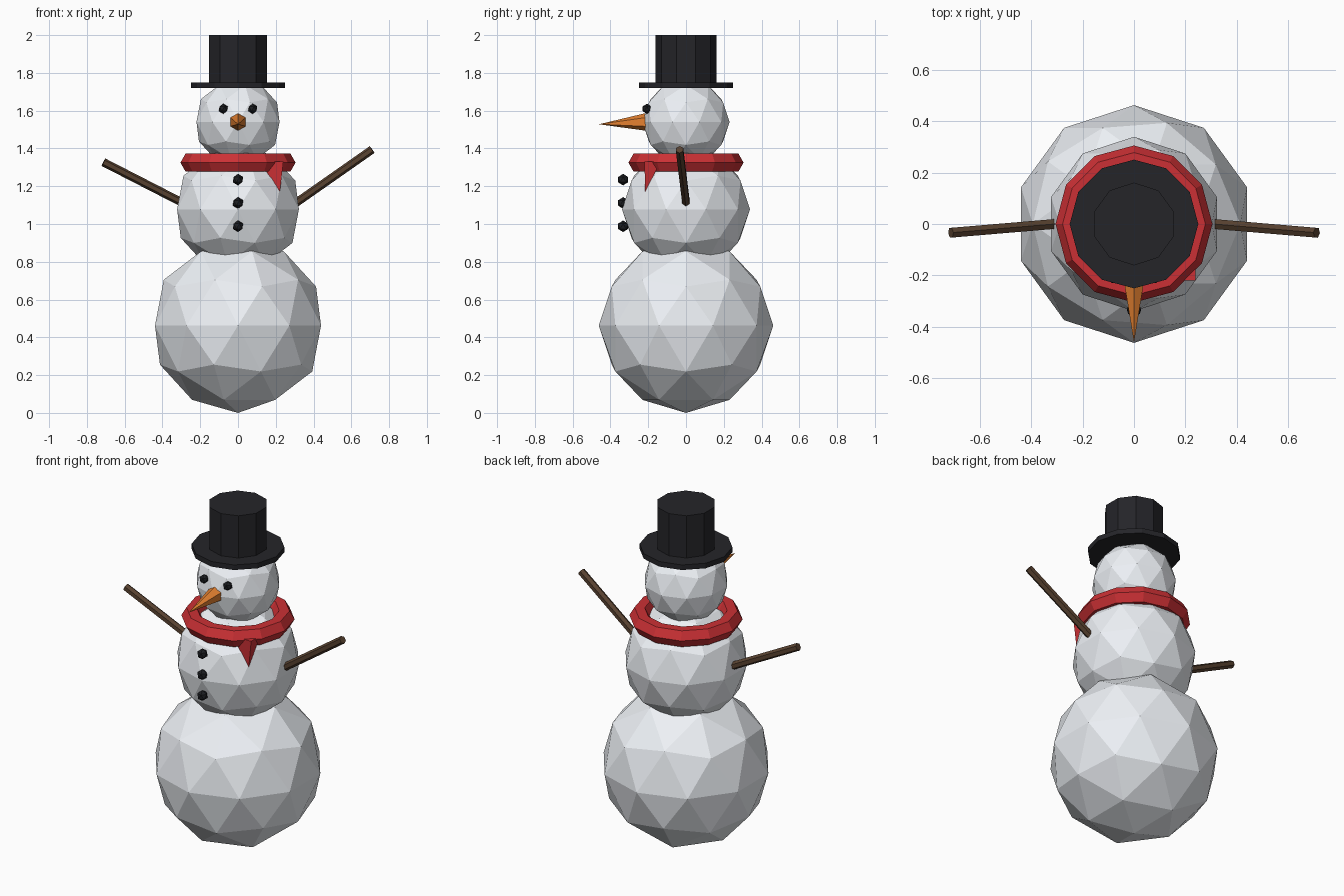
import bpy
from math import radians
from mathutils import Vector

if "Cube" in bpy.data.objects:
    bpy.data.objects.remove(bpy.data.objects["Cube"])


def material(name, rgb):
    m = bpy.data.materials.new(name)
    m.diffuse_color = (*rgb, 1)
    m.use_nodes = True
    m.node_tree.nodes["Principled BSDF"].inputs["Base Color"].default_value = m.diffuse_color
    return m


SNOW = material("snow", (0.85, 0.88, 0.92))
BLACK = material("black_felt", (0.018, 0.018, 0.022))
COAL = material("coal", (0.012, 0.013, 0.016))
RED = material("red_wool", (0.6, 0.03, 0.035))
ORANGE = material("carrot", (0.78, 0.22, 0.03))
WOOD = material("wood", (0.1, 0.055, 0.03))


def finish(name, mat):
    ob = bpy.context.object
    ob.name = name
    ob.data.materials.append(mat)
    return ob


def ball(name, mat, r, loc, sub=2):
    bpy.ops.mesh.primitive_ico_sphere_add(subdivisions=sub, radius=r, location=loc)
    return finish(name, mat)


def disc(name, mat, sides, r, z0, z1):
    bpy.ops.mesh.primitive_cylinder_add(vertices=sides, radius=r, depth=z1 - z0,
                                        location=(0, 0, (z0 + z1) / 2))
    return finish(name, mat)


def rod(name, mat, sides, a, b, r1, r2):
    """Tapered rod from point a to point b."""
    a, b = Vector(a), Vector(b)
    d = b - a
    bpy.ops.mesh.primitive_cone_add(vertices=sides, radius1=r1, radius2=r2,
                                    depth=d.length, location=(a + b) / 2,
                                    rotation=d.to_track_quat('Z', 'Y').to_euler())
    return finish(name, mat)


# Three snowballs
ball("bottom_snowball", SNOW, 0.462, (0, 0, 0.462))
ball("middle_snowball", SNOW, 0.339, (0, 0, 1.078))
ball("head", SNOW, 0.231, (0, 0, 1.54))

# Hat
disc("hat_brim", BLACK, 12, 0.25, 1.72, 1.75)
disc("hat_crown", BLACK, 10, 0.161, 1.735, 2.0)

# Coal eyes and buttons
for side, sx in (("left", -1), ("right", 1)):
    ball("eye_" + side, COAL, 0.027, (sx * 0.078, -0.207, 1.61), 1)
for i in range(3):
    ball(f"button_{i + 1}", COAL, 0.031, (0, -0.333, 1.235 - i * 0.1235), 1)

# Carrot nose
rod("nose", ORANGE, 6, (0, -0.215, 1.54), (0, -0.461, 1.528), 0.046, 0)

# Stick arms, the right one raised higher
rod("arm_left", WOOD, 6, (-0.25, 0.005, 1.09), (-0.712, -0.034, 1.327), 0.022, 0.022)
rod("arm_right", WOOD, 6, (0.25, 0.005, 1.072), (0.71, -0.034, 1.394), 0.022, 0.022)

# Scarf ring
bpy.ops.mesh.primitive_torus_add(major_segments=12, minor_segments=6, major_radius=0.25,
                                 minor_radius=0.055, location=(0, 0, 1.325))
scarf = finish("scarf", RED)
for p in scarf.data.polygons:
    p.use_smooth = False

# Scarf tail: a leaning four-sided point
mesh = bpy.data.meshes.new("scarf_tail")
mesh.from_pydata([(0.115, -0.22, 1.33), (0.24, -0.22, 1.33), (0.24, -0.135, 1.33),
                  (0.115, -0.135, 1.33), (0.222, -0.216, 1.172)], [],
                 [(0, 1, 2, 3), (1, 0, 4), (2, 1, 4), (3, 2, 4), (0, 3, 4)])
tail = bpy.data.objects.new("scarf_tail", mesh)
mesh.materials.append(RED)
bpy.context.collection.objects.link(tail)
